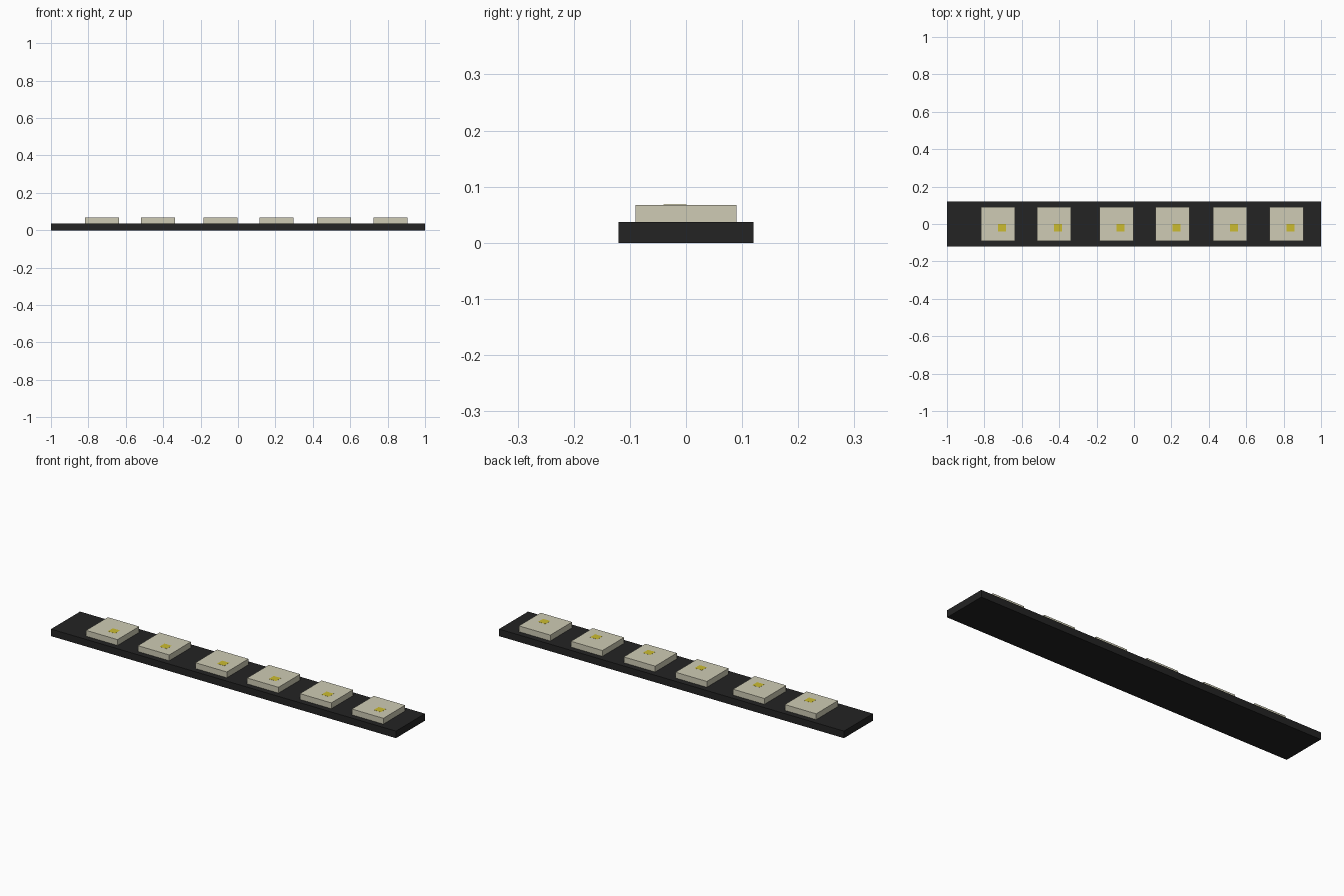
import bpy

if "Cube" in bpy.data.objects:
    bpy.data.objects.remove(bpy.data.objects["Cube"])


def material(name, rgb):
    m = bpy.data.materials.new(name)
    m.diffuse_color = (*rgb, 1.0)
    m.use_nodes = True
    m.node_tree.nodes["Principled BSDF"].inputs["Base Color"].default_value = m.diffuse_color
    return m


def box(name, x, y, z, mat):
    """Box from (min, max) ranges on each axis."""
    bpy.ops.mesh.primitive_cube_add(
        size=1, location=[(a + b) / 2 for a, b in (x, y, z)])
    ob = bpy.context.object
    ob.name = name
    ob.scale = [b - a for a, b in (x, y, z)]
    bpy.ops.object.transform_apply(location=False, rotation=False, scale=True)
    ob.data.materials.append(mat)
    return ob


black = material("black_board", (0.017, 0.017, 0.017))
cream = material("cream_lens", (0.62, 0.60, 0.46))
yellow = material("yellow_chip", (0.60, 0.50, 0.03))

# Long flat circuit strip
box("strip_board", (-1, 1), (-0.12, 0.12), (0, 0.037), black)

# Row of light pads, each with a small off-centre emitter square on top
for i, x in enumerate((-0.727, -0.427, -0.093, 0.207, 0.513, 0.815), 1):
    box(f"light_pad_{i}", (x - 0.091, x + 0.091), (-0.09, 0.09),
        (0.037, 0.0675), cream)
    cx = x + 0.021
    box(f"emitter_{i}", (cx - 0.021, cx + 0.021), (-0.04, 0.001),
        (0.066, 0.068), yellow)
